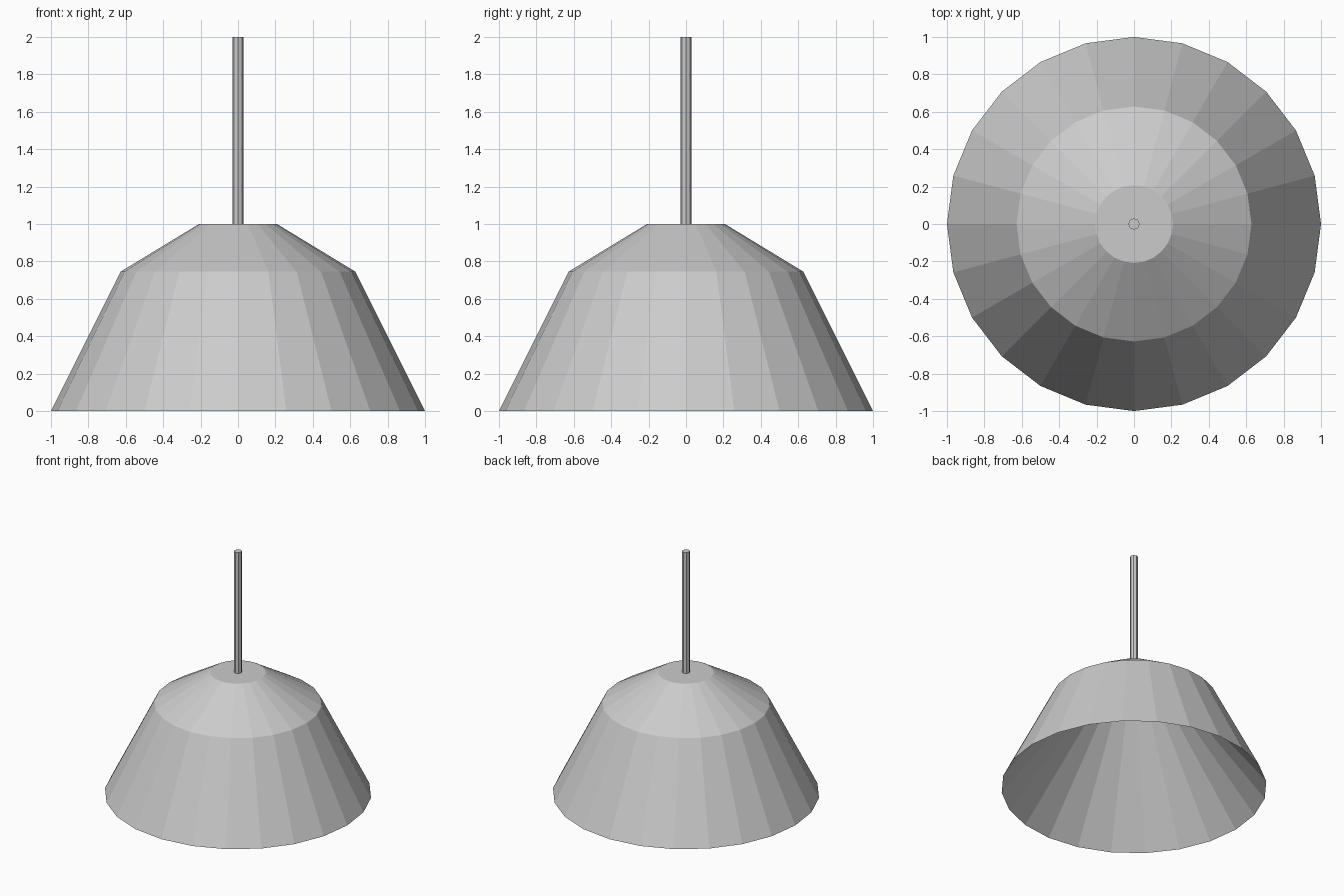
import bpy
import bmesh
import math

if "Cube" in bpy.data.objects:
    bpy.data.objects.remove(bpy.data.objects["Cube"])


def lathe(name, profile, sides, cap_bottom=False, cap_top=False):
    """Stack flat-faced rings from (radius, height) pairs."""
    bm = bmesh.new()
    rings = []
    for r, z in profile:
        rings.append([bm.verts.new((r * math.cos(2 * math.pi * i / sides),
                                    r * math.sin(2 * math.pi * i / sides), z))
                      for i in range(sides)])
    for low, high in zip(rings, rings[1:]):
        for i in range(sides):
            j = (i + 1) % sides
            bm.faces.new((low[i], low[j], high[j], high[i]))
    if cap_top:
        bm.faces.new(rings[-1])
    if cap_bottom:
        bm.faces.new(rings[0][::-1])
    mesh = bpy.data.meshes.new(name)
    bm.to_mesh(mesh)
    bm.free()
    obj = bpy.data.objects.new(name, mesh)
    bpy.context.collection.objects.link(obj)
    return obj


# Lamp shade: straight inner cone, rim, bent outer wall and flat top
lathe("lamp_shade",
      [(0.208, 0.995), (1.0, 0.0), (0.628, 0.745), (0.208, 1.0)], 24,
      cap_bottom=True, cap_top=True)

# Hanging rod
lathe("hanging_rod", [(0.03, 1.0), (0.03, 2.0)], 8,
      cap_bottom=True, cap_top=True)
